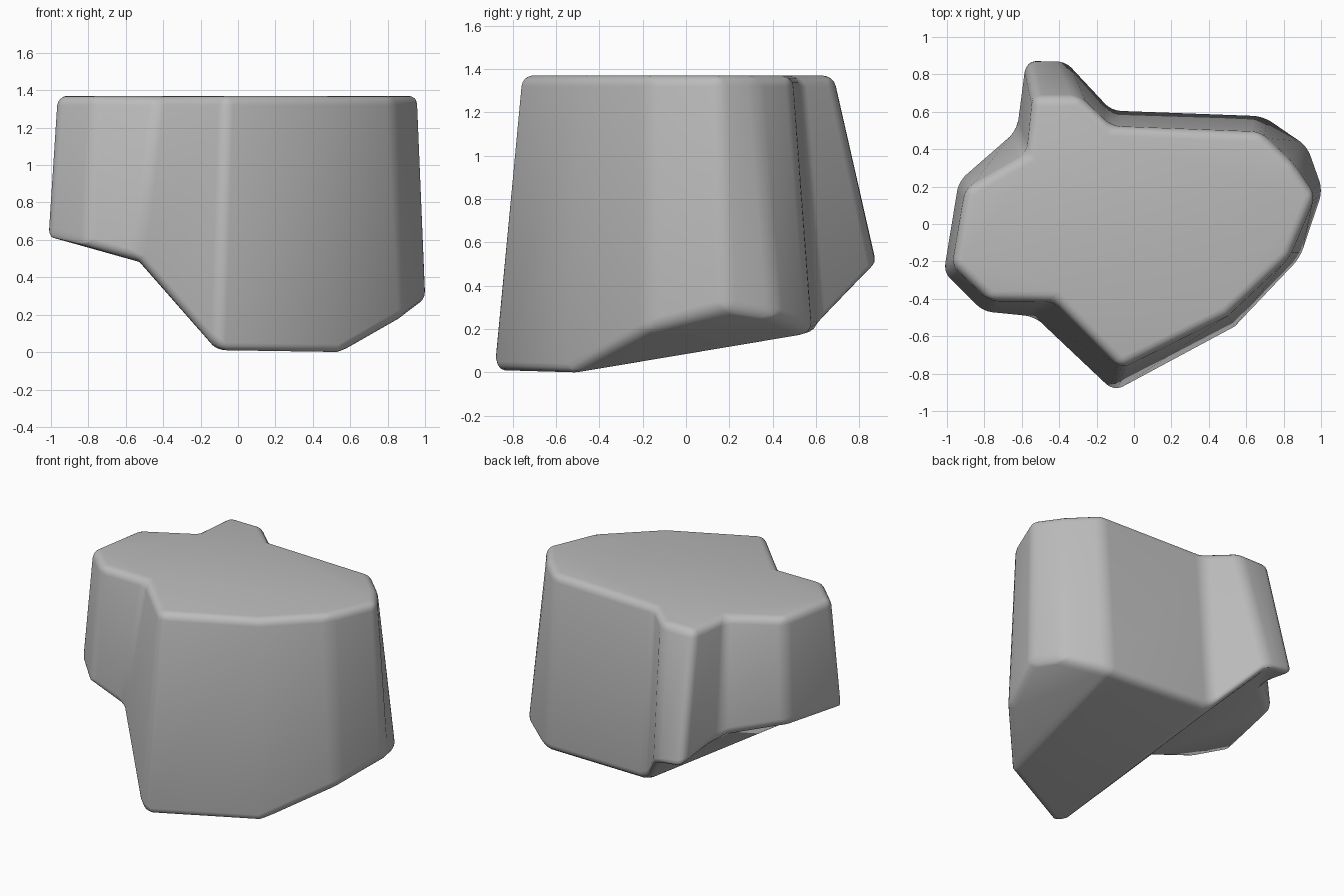
import bpy
import bmesh
import math

cube = bpy.data.objects.get("Cube")
if cube:
    bpy.data.objects.remove(cube, do_unlink=True)

TOP = 1.37

# Wall corners, counter-clockwise: top x, top y, foot x, foot y, foot z
corners = {
    "nose":        (-0.07, -0.77, -0.11, -0.90, 0.00),
    "front":       (0.50, -0.49, 0.54, -0.55, -0.01),
    "front_left":  (0.83, -0.18, 0.89, -0.18, 0.19),
    "left":        (0.97, 0.15, 1.01, 0.18, 0.29),
    "back_left":   (0.85, 0.32, 0.93, 0.42, 0.25),
    "back":        (0.68, 0.49, 0.69, 0.58, 0.18),
    "notch":       (-0.12, 0.52, -0.12, 0.61, 0.19),
    "spur_left":   (-0.29, 0.68, -0.37, 0.88, 0.47),
    "spur_right":  (-0.54, 0.68, -0.58, 0.88, 0.50),
    "spur_root":   (-0.57, 0.37, -0.63, 0.51, 0.60),
    "back_right":  (-0.90, 0.19, -0.94, 0.23, 0.65),
    "right":       (-0.97, -0.22, -1.02, -0.26, 0.62),
    "front_right": (-0.77, -0.41, -0.81, -0.47, 0.57),
    "hollow":      (-0.42, -0.41, -0.54, -0.50, 0.49),
}

# Underside facets: a sloping base and a raised overhang on the right
underside = [
    ("nose", "front", "back"),
    ("nose", "back", "notch"),
    ("front", "front_left", "back"),
    ("front_left", "back_left", "back"),
    ("front_left", "left", "back_left"),
    ("nose", "notch", "hollow"),
    ("notch", "spur_left", "hollow"),
    ("spur_left", "spur_right", "spur_root"),
    ("spur_left", "spur_root", "hollow"),
    ("spur_root", "back_right", "hollow"),
    ("back_right", "right", "hollow"),
    ("right", "front_right", "hollow"),
]

# Faceted rock body
bm = bmesh.new()
upper = [bm.verts.new((c[0], c[1], TOP)) for c in corners.values()]
lower = {n: bm.verts.new(c[2:]) for n, c in corners.items()}
ring = list(lower.values())
bm.faces.new(upper)
for i in range(len(ring)):
    j = (i + 1) % len(ring)
    bm.faces.new((ring[i], ring[j], upper[j], upper[i]))
for names in underside:
    bm.faces.new([lower[n] for n in reversed(names)])
bmesh.ops.recalc_face_normals(bm, faces=bm.faces)

mesh = bpy.data.meshes.new("rock_body")
bm.to_mesh(mesh)
bm.free()
rock = bpy.data.objects.new("rock_body", mesh)
bpy.context.collection.objects.link(rock)

# Plain stone colour
stone = bpy.data.materials.new("stone_grey")
stone.use_nodes = True
colour = (0.5, 0.5, 0.5, 1.0)
stone.diffuse_color = colour
stone.node_tree.nodes["Principled BSDF"].inputs["Base Color"].default_value = colour
mesh.materials.append(stone)

# Worn, rounded edges
bevel = rock.modifiers.new("rounded_edges", "BEVEL")
bevel.width = 0.05
bevel.segments = 4
bevel.limit_method = "ANGLE"
bevel.angle_limit = math.radians(18)
bevel.use_clamp_overlap = True

bpy.ops.object.select_all(action="DESELECT")
rock.select_set(True)
bpy.context.view_layer.objects.active = rock
bpy.ops.object.modifier_apply(modifier=bevel.name)
bpy.ops.object.shade_smooth_by_angle(angle=math.radians(40))
